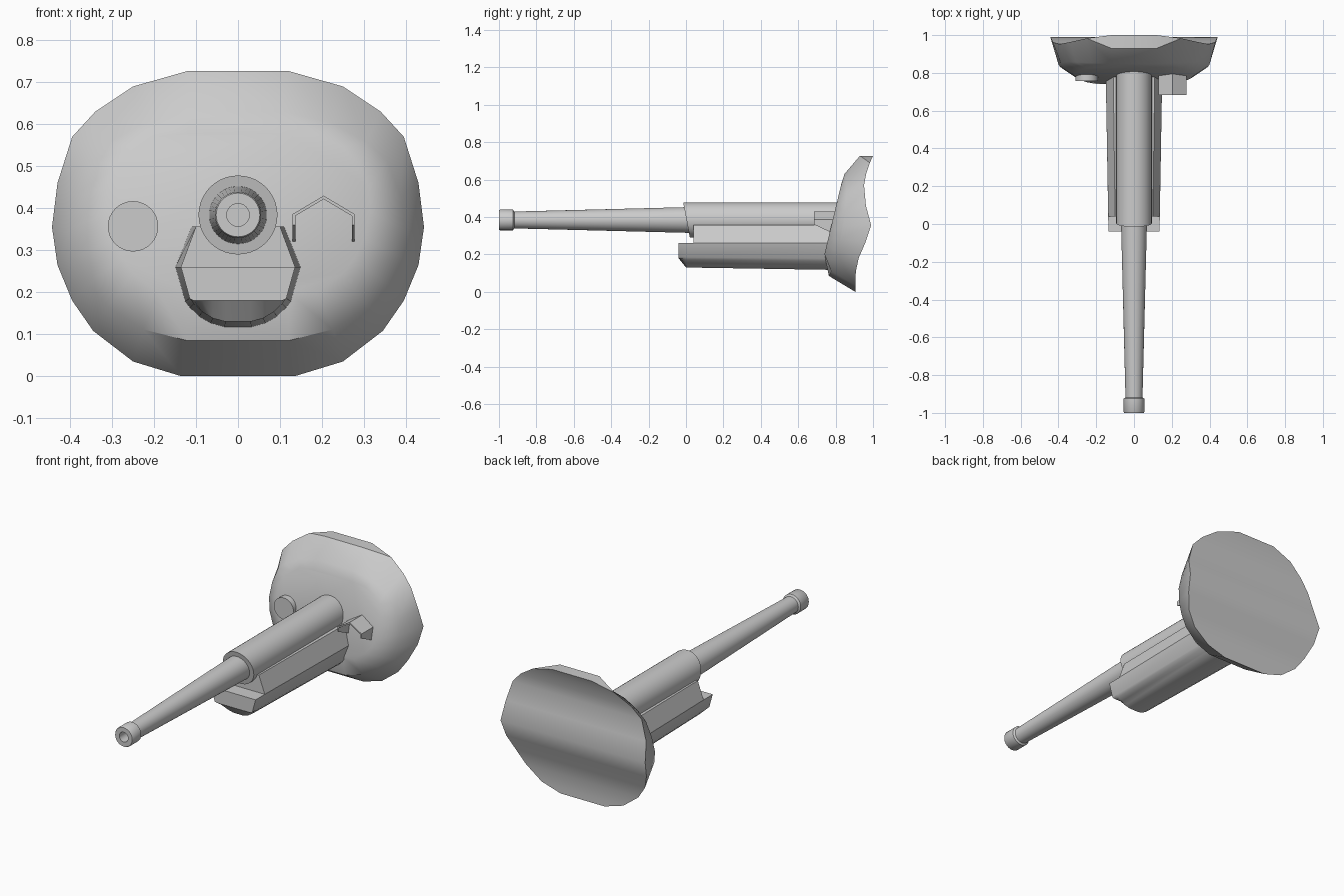
import bpy, bmesh, math

if "Cube" in bpy.data.objects:
    bpy.data.objects.remove(bpy.data.objects["Cube"])

steel = bpy.data.materials.new("light_grey_steel")
steel.diffuse_color = (0.6, 0.6, 0.6, 1)
steel.use_nodes = True
steel.node_tree.nodes["Principled BSDF"].inputs["Base Color"].default_value = steel.diffuse_color
AXIS_Z = 0.384


def finish(name, bm, angle=35):
    """Weld, orient and shade a part."""
    bmesh.ops.remove_doubles(bm, verts=bm.verts, dist=1e-4)
    bmesh.ops.recalc_face_normals(bm, faces=bm.faces)
    mesh = bpy.data.meshes.new(name)
    bm.to_mesh(mesh)
    bm.free()
    mesh.materials.append(steel)
    obj = bpy.data.objects.new(name, mesh)
    bpy.context.collection.objects.link(obj)
    bpy.ops.object.select_all(action='DESELECT')
    obj.select_set(True)
    bpy.context.view_layer.objects.active = obj
    bpy.ops.object.shade_smooth_by_angle(angle=math.radians(angle))
    return obj


def loft(bm, rings):
    """Skin closed rings of equal length and return their vertices."""
    rows = [[bm.verts.new(p) for p in ring] for ring in rings]
    n = len(rows[0])
    for a, b in zip(rows, rows[1:]):
        for i in range(n):
            j = (i + 1) % n
            bm.faces.new((a[i], a[j], b[j], b[i]))
    return rows


def solid(name, rings, angle=35):
    bm = bmesh.new()
    rows = loft(bm, rings)
    bm.faces.new(rows[0])
    bm.faces.new(rows[-1])
    return finish(name, bm, angle)


def circle(y, r, x=0, z=AXIS_Z, n=40, slant=0):
    """Ring around the y axis; slant pushes the lower side backwards."""
    pts = []
    for i in range(n):
        a = math.tau * i / n
        pts.append((x + r * math.cos(a), y + slant * r * (1 - math.sin(a)),
                    z + r * math.sin(a)))
    return pts


def mirrored(half):
    """Close a right half, listed bottom to top, with its left twin."""
    return half + [(-x, y, z) for x, y, z in reversed(half)]


# Mantlet: right half outline as x, z and the depth of its wavy back
outline = [(.135, 0, .905), (.25, .035, .905), (.345, .108, .908),
           (.395, .18, .923), (.43, .265, .96), (.443, .355, .99),
           (.43, .46, .962), (.395, .57, .952), (.34, .63, .963),
           (.25, .69, .983), (.12, .727, 1.0)]
face = [(.12, .2), (.19, .2), (.25, .245), (.275, .28), (.30, .325),
        (.315, .39), (.312, .45), (.29, .505), (.25, .545), (.20, .57),
        (.12, .577)]
front = [(x, .74 + (z - .2) * .24, z) for x, z in face]
middle = []
for x, z, _ in outline:
    mz = .085 + z * .75
    middle.append((x * .9, .76 + (mz - .085) * .155 + .04 * (x / .443) ** 2, mz))
back = [(x, y, z) for x, z, y in outline]
rim = back[:-1] + [(.12, .93, .727)]
bm = bmesh.new()
rows = loft(bm, [mirrored(r) for r in (front, middle, rim, back)])
bm.faces.new(rows[0])
last = rows[-1]
for i in range(len(outline) - 1):
    bm.faces.new((last[i], last[i + 1], last[-2 - i], last[-1 - i]))
finish("mantlet", bm, 40)

# Tapered barrel with a muzzle ring and bore
solid("barrel", [circle(y, r) for y, r in (
    (-.88, .027), (-1, .027), (-1, .052), (-.995, .055), (-.925, .055),
    (-.918, .045), (.1, .071))])

# Sleeve with a slanted front end
solid("sleeve", [circle(-.015, .094, slant=.19), circle(.82, .094)])

# Cradle trough: rounded belly with a stepped, chamfered nose
belly = [(0, .128), (.03, .130), (.06, .138), (.085, .153), (.105, .172),
         (.115, .185), (.136, .26)]


def trough(y, grow=1, floor=0):
    half = [(x * grow, y, max(floor, .26 - (.26 - z) * grow)) for x, z in belly[1:]]
    return mirrored(half)


solid("cradle_trough", [trough(-.04, floor=.18), trough(0), trough(.8, 1.1)])


# Cradle shoulders rising to the sleeve
def shoulder(y, grow):
    return mirrored([(.136 * grow, y, .26), (.1 * grow, y, .357)])


solid("cradle_shoulders", [shoulder(.04, 1), shoulder(.8, 1.1)])

# Round sight cover
solid("sight_cover", [circle(.757, .06, x=-.25, z=.357, n=32),
                      circle(.82, .06, x=-.25, z=.357, n=32)])

# Sight hood: folded sheet with slanted lower edges
HOOD_X, T = .204, .007
fold = [(-.074, .32), (-.074, .386), (0, .43), (.074, .386), (.074, .32)]
inner = [(-.074 + T, .32), (-.074 + T, .382), (0, .43 - T * 1.2),
         (.074 - T, .382), (.074 - T, .32)]


def hood(y, lift):
    return [(HOOD_X + x, y, max(z, lift)) for x, z in fold + inner[::-1]]


solid("sight_hood", [hood(.684, .36), hood(.77, .32), hood(.82, .32)], 20)
